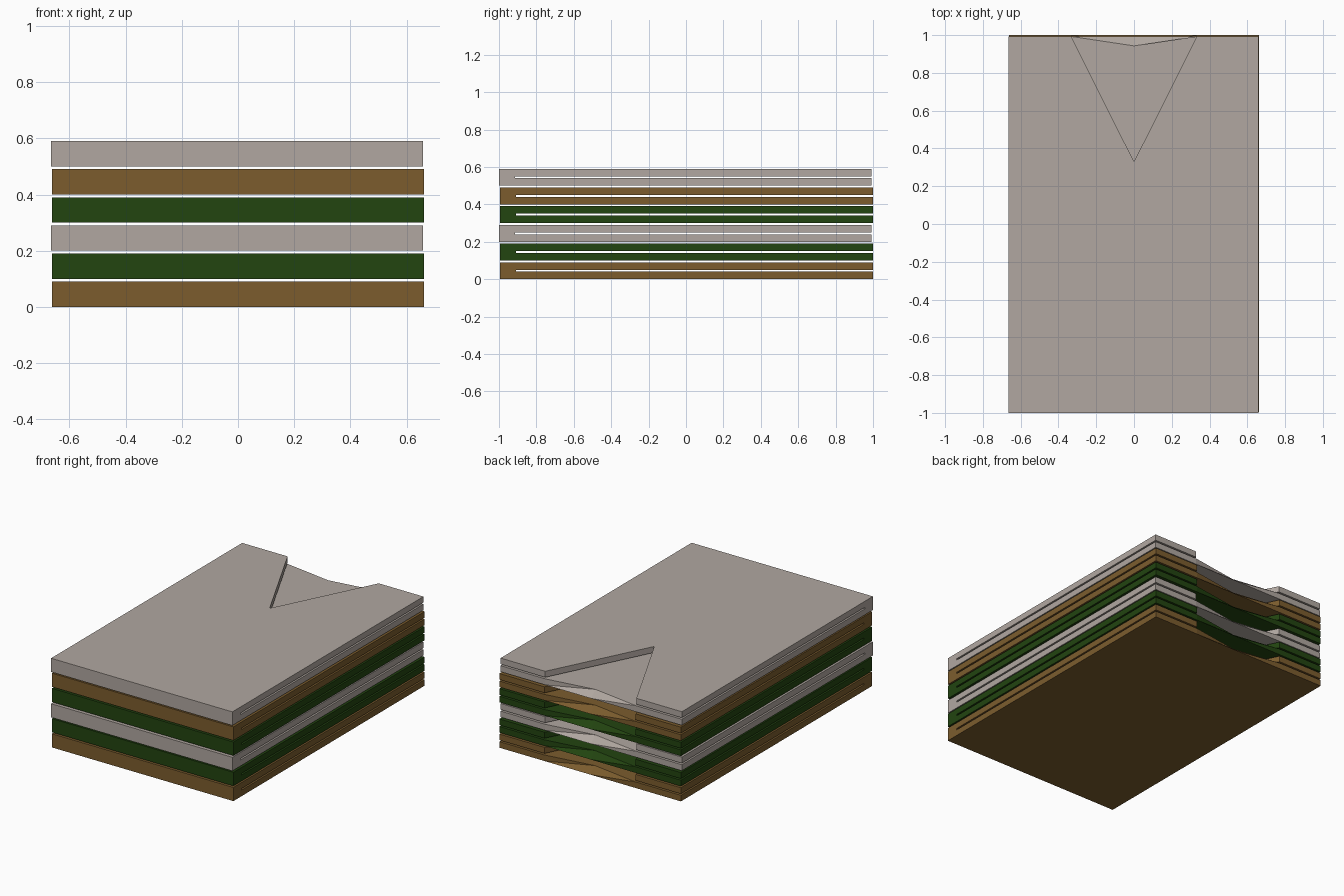
import bpy, bmesh

if "Cube" in bpy.data.objects:
    bpy.data.objects.remove(bpy.data.objects["Cube"])

T = 0.09      # folded thickness
PITCH = 0.10  # spacing in the stack
NECK = 0.333


def material(name, rgb):
    m = bpy.data.materials.new(name)
    m.diffuse_color = (*rgb, 1)
    m.use_nodes = True
    m.node_tree.nodes["Principled BSDF"].inputs["Base Color"].default_value = m.diffuse_color
    return m


BROWN = material("brown cloth", (0.20, 0.108, 0.027))
GREEN = material("dark green cloth", (0.016, 0.058, 0.005))
GREY = material("warm grey cloth", (0.44, 0.39, 0.355))


def folded_shirt(name, z, mat, x0, x1, y0, y1):
    """One folded sheet: C-shaped side profile, neckline cut into the open back edge."""
    bm = bmesh.new()
    cache = {}

    def v(p):
        key = tuple(round(c, 5) for c in p)
        if key not in cache:
            cache[key] = bm.verts.new(key)
        return cache[key]

    def face(pts):
        bm.faces.new([v(p) for p in pts])

    yf = y0 + 0.085                       # inside of the fold
    za, zb, zc, zd = z, z + 0.04, z + 0.05, z + T

    def outline(y_start, zz, neck_y):
        neck = [(NECK, y1), (0, neck_y), (-NECK, y1)]
        return [(x, y, zz) for x, y in
                [(x0, y_start), (x1, y_start), (x1, y1)] + neck + [(x0, y1)]]

    deep, shallow = 0.33, y1 - 0.05
    levels = [(outline(y0, za, y1), outline(yf, zb, shallow)),   # lower layer, sloped collar
              (outline(yf, zc, deep), outline(y0, zd, deep))]    # upper layer, deep V
    for low, high in levels:
        face(low)
        face(high)
        for i in range(2, 6):             # back edge and neckline walls
            a, b = low[i], low[i + 1]
            c, d = high[i + 1], high[i]
            face([a, b, c])
            face([a, c, d])
    # front fold, inner fold wall and C-shaped sides
    face([(x0, y0, za), (x1, y0, za), (x1, y0, zd), (x0, y0, zd)])
    face([(x0, yf, zb), (x1, yf, zb), (x1, yf, zc), (x0, yf, zc)])
    for x in (x0, x1):
        face([(x, y0, za), (x, y1, za), (x, y1, zb), (x, yf, zb),
              (x, yf, zc), (x, y1, zc), (x, y1, zd), (x, y0, zd)])

    bmesh.ops.recalc_face_normals(bm, faces=bm.faces)
    me = bpy.data.meshes.new(name)
    bm.to_mesh(me)
    bm.free()
    me.materials.append(mat)
    ob = bpy.data.objects.new(name, me)
    bpy.context.collection.objects.link(ob)


# stack, bottom to top
for i, mat in enumerate([BROWN, GREEN, GREY, GREEN, BROWN, GREY]):
    if mat is GREY:
        size = (-0.665, 0.659, -1.0, 0.993)
    else:
        size = (-0.663, 0.663, -0.995, 1.0)
    folded_shirt(f"folded_shirt_{i + 1}", i * PITCH, mat, *size)
